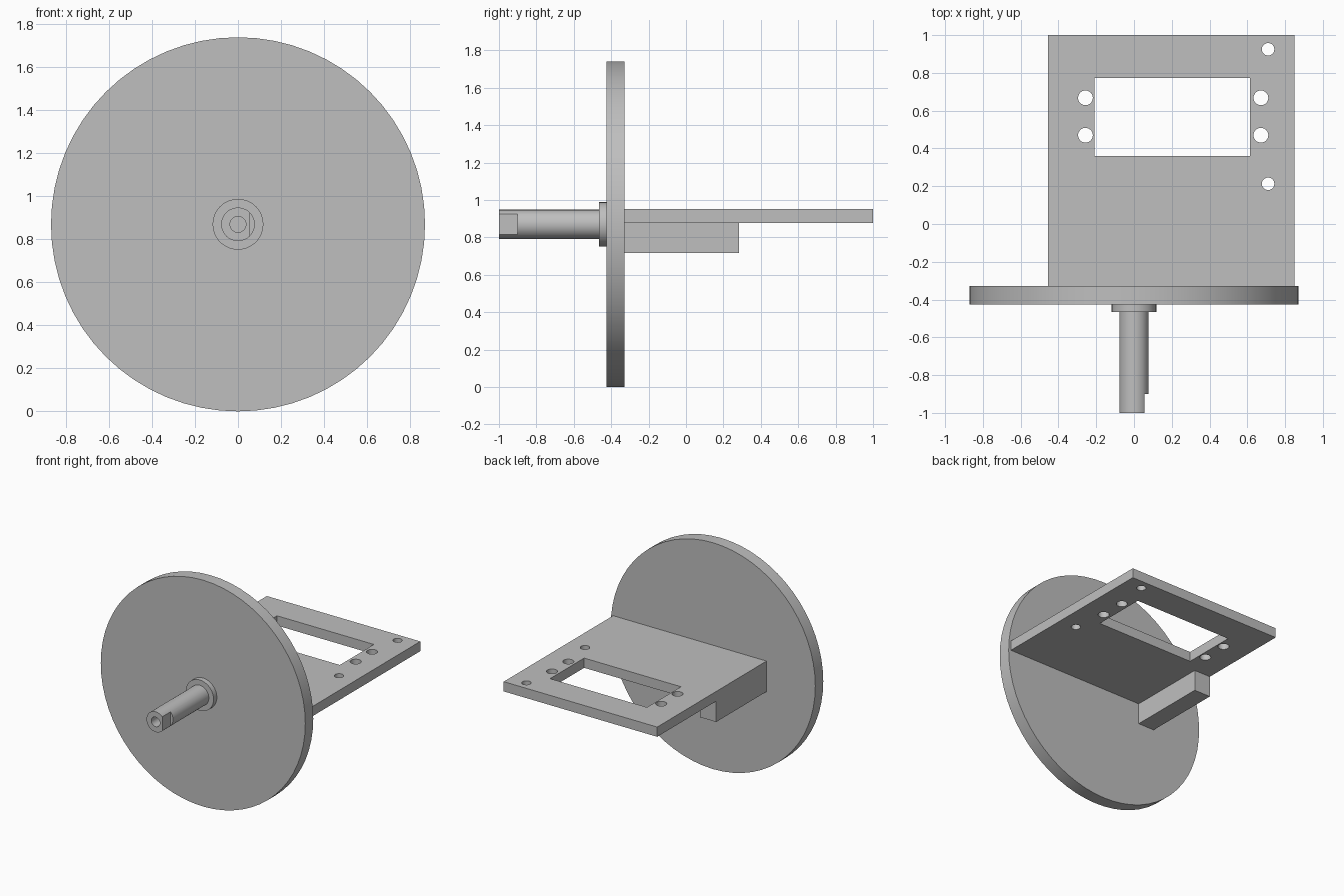
import bpy
import math

cube = bpy.data.objects.get("Cube")
if cube:
    bpy.data.objects.remove(cube, do_unlink=True)

AXIS_Z = 0.87

grey = bpy.data.materials.new("plain grey")
grey.use_nodes = True
grey.diffuse_color = (0.52, 0.52, 0.52, 1)
grey.node_tree.nodes["Principled BSDF"].inputs["Base Color"].default_value = (0.52, 0.52, 0.52, 1)


def box(name, x, y, z):
    """Box from (min, max) pairs."""
    spans = (x, y, z)
    bpy.ops.mesh.primitive_cube_add(size=1, location=[(a + b) / 2 for a, b in spans])
    ob = bpy.context.object
    ob.name = name
    ob.scale = [b - a for a, b in spans]
    bpy.ops.object.transform_apply(location=True, rotation=False, scale=True)
    ob.data.materials.append(grey)
    return ob


def rod(name, radius, y0, y1, sides=48):
    """Cylinder along y on the main axis."""
    bpy.ops.mesh.primitive_cylinder_add(vertices=sides, radius=radius, depth=y1 - y0,
                                        location=(0, (y0 + y1) / 2, AXIS_Z),
                                        rotation=(math.pi / 2, 0, 0))
    ob = bpy.context.object
    ob.name = name
    ob.data.materials.append(grey)
    return ob


def drill(x, y, radius):
    """Vertical cutter through the plate."""
    bpy.ops.mesh.primitive_cylinder_add(vertices=32, radius=radius, depth=0.4, location=(x, y, 0.91))
    ob = bpy.context.object
    ob.data.materials.append(grey)
    return ob


def combine(target, other, operation="DIFFERENCE"):
    """Apply a boolean and discard the helper."""
    mod = target.modifiers.new("combine", "BOOLEAN")
    mod.object = other
    mod.operation = operation
    mod.solver = "EXACT"
    bpy.context.view_layer.objects.active = target
    bpy.ops.object.modifier_apply(modifier=mod.name)
    bpy.data.objects.remove(other, do_unlink=True)


def smooth(ob):
    bpy.ops.object.select_all(action="DESELECT")
    ob.select_set(True)
    bpy.context.view_layer.objects.active = ob
    bpy.ops.object.shade_smooth_by_angle(angle=math.radians(30))


# Disc and collar
smooth(rod("disc", 0.87, -0.425, -0.328, 64))
smooth(rod("collar", 0.118, -0.465, -0.42))

# Shaft with a blind centre hole and a flat at its tip
shaft = rod("shaft", 0.078, -1.0, -0.42)
combine(shaft, rod("bore", 0.037, -1.1, -0.75, 32))
combine(shaft, box("flat_cutter", (0.056, 0.2), (-1.1, -0.9), (0.7, 1.05)))
smooth(shaft)

# Mounting plate with side rib, window and screw holes
plate = box("mounting_plate", (-0.455, 0.85), (-0.33, 1.0), (0.877, 0.952))
combine(plate, box("rib", (-0.455, -0.318), (-0.33, 0.283), (0.717, 0.9)), "UNION")
combine(plate, box("window_cutter", (-0.21, 0.614), (0.36, 0.774), (0.7, 1.1)))
for x in (-0.257, 0.672):
    for y in (0.47, 0.668):
        combine(plate, drill(x, y, 0.039))
for y in (0.213, 0.925):
    combine(plate, drill(0.71, y, 0.033))
smooth(plate)
